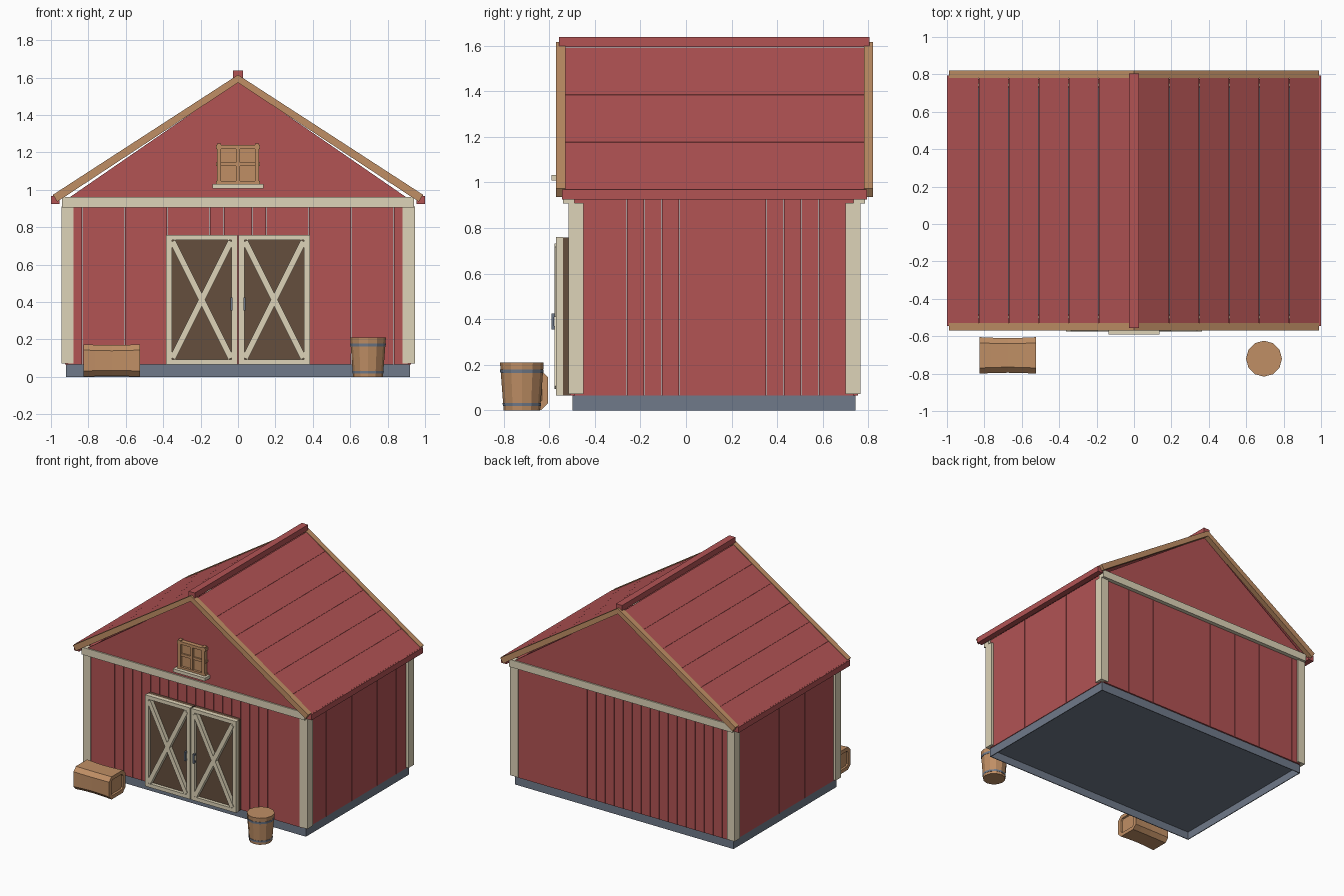
import bpy, bmesh, math
from mathutils import Vector

if "Cube" in bpy.data.objects:
    bpy.data.objects.remove(bpy.data.objects["Cube"])


def material(name, rgb):
    m = bpy.data.materials.new(name)
    lin = [((c / 255 + 0.055) / 1.055) ** 2.4 for c in rgb]
    m.diffuse_color = (*lin, 1)
    m.use_nodes = True
    m.node_tree.nodes["Principled BSDF"].inputs["Base Color"].default_value = m.diffuse_color
    return m


RED = material("barn red", (178, 83, 84))
CREAM = material("cream trim", (222, 212, 184))
TAN = material("tan wood", (192, 143, 101))
BROWN = material("dark brown", (101, 78, 61))
SLATE = material("slate grey", (112, 122, 138))


def finish(name, bm, mat):
    me = bpy.data.meshes.new(name)
    bm.to_mesh(me)
    bm.free()
    me.materials.append(mat)
    ob = bpy.data.objects.new(name, me)
    bpy.context.collection.objects.link(ob)
    return ob


def add_box(bm, x0, x1, y0, y1, z0, z1):
    vs = bmesh.ops.create_cube(bm, size=1)["verts"]
    for v in vs:
        v.co = Vector(((x0 + x1) / 2 + v.co.x * (x1 - x0),
                       (y0 + y1) / 2 + v.co.y * (y1 - y0),
                       (z0 + z1) / 2 + v.co.z * (z1 - z0)))


def add_prism(bm, pts, y0, y1):
    """Extrude an x-z outline along y."""
    a = [bm.verts.new((x, y0, z)) for x, z in pts]
    b = [bm.verts.new((x, y1, z)) for x, z in pts]
    n = len(pts)
    bm.faces.new(a)
    bm.faces.new(b[::-1])
    for i in range(n):
        bm.faces.new((a[i], b[i], b[(i + 1) % n], a[(i + 1) % n]))


def boxes(name, mat, *dims):
    bm = bmesh.new()
    for d in dims:
        add_box(bm, *d)
    return finish(name, bm, mat)


def prisms(name, mat, *items):
    bm = bmesh.new()
    for pts, y0, y1 in items:
        add_prism(bm, pts, y0, y1)
    bmesh.ops.recalc_face_normals(bm, faces=bm.faces[:])
    return finish(name, bm, mat)


# foundation: floor slab with a skirt, hollow underneath
T = .006
boxes("foundation", SLATE, (-.92, .92, -.497, .743, .058, .065),
      (-.92, .92, -.497, -.497 + T, 0, .06), (-.92, .92, .743 - T, .743, 0, .06),
      (-.92, -.92 + T, -.497, .743, 0, .06), (.92 - T, .92, -.497, .743, 0, .06))

# plank walls with hairline gaps
G = .0006
front_back, sides = [], []
for i in range(-12, 12):
    x0, x1 = i * .0757 + G, (i + 1) * .0757 - G
    front_back += [(x0, x1, -.508, -.483, .065, .93), (x0, x1, .729, .754, .065, .93)]
for i in range(-8, 8):
    y0, y1 = .123 + i * .0765 + G, .123 + (i + 1) * .0765 - G
    for s in (-1, 1):
        sides.append((*sorted((s * .9, s * .925)), y0, y1, .065, .95))
boxes("end_wall_planks", RED, *front_back)
boxes("side_wall_planks", RED, *sides)

# corner posts and frieze beams
posts = []
for s in (-1, 1):
    xs = sorted((s * .88, s * .945))
    posts += [(*xs, -.515, -.45, .072, .91), (*xs, .70, .765, .072, .91)]
boxes("corner_posts", CREAM, *posts)
boxes("frieze_beams", CREAM, (-.94, .94, -.54, -.49, .907, .963),
      (-.94, .94, .735, .785, .907, .963))

# gable panels
tri = [(-.915, .95), (.915, .95), (0, 1.58)]
prisms("gable_panels", RED, (tri, -.53, -.505), (tri, .75, .775))


# roof: planks, barge boards, eave boards, ridge cap
def roof_z(x):
    return 1.615 - .648 * abs(x)


planks, barges, eaves = [], [], []
for s in (-1, 1):
    for k in range(6):
        a, b = .028 + k * .1605, .028 + (k + 1) * .1605 - .0012
        pts = [(s * a, roof_z(a) - .005), (s * b, roof_z(b) - .005),
               (s * b, roof_z(b) - .035), (s * a, roof_z(a) - .035)]
        planks.append((pts, -.53, .785))
    pts = [(0, 1.615), (s * .99, roof_z(.99)), (s * .966, roof_z(.966) - .052), (0, 1.573)]
    barges += [(pts, -.57, -.528), (pts, .78, .82)]
    eaves.append((*sorted((s * .955, s * 1.0)), -.545, .795, .925, .968))
prisms("roof_planks", RED, *planks)
prisms("barge_boards", TAN, *barges)
boxes("eave_boards", RED, *eaves)
boxes("ridge_cap", RED, (-.026, .026, -.557, .805, 1.595, 1.638))

# double doors
panels, frame, braces, handles = [], [], [], []
for s in (-1, 1):
    def bx(a, b, *rest):
        return (*sorted((s * a, s * b)), *rest)
    panels.append(bx(.006, .382, -.545, -.505, .066, .758))
    frame += [bx(.004, .034, -.57, -.54, .065, .76), bx(.354, .384, -.57, -.54, .065, .76),
              bx(.034, .354, -.57, -.54, .065, .093), bx(.034, .354, -.57, -.54, .732, .76)]
    for za, zb in ((.093, .732), (.732, .093)):
        p, q = Vector((s * .034, za)), Vector((s * .354, zb))
        d = (q - p).normalized()
        n = Vector((-d.y, d.x)) * .016
        p, q = p + d * .008, q - d * .008
        braces.append(([tuple(p + n), tuple(q + n), tuple(q - n), tuple(p - n)], -.576, -.544))
    handles += [bx(.029, .041, -.59, -.58, .355, .425),
                bx(.029, .041, -.582, -.565, .355, .37), bx(.029, .041, -.582, -.565, .41, .425)]
boxes("door_panels", BROWN, *panels)
boxes("door_frames", CREAM, *frame)
prisms("door_braces", CREAM, *braces)
boxes("door_handles", SLATE, *handles)

# gable window
boxes("window_panes", TAN, (-.1, .1, -.545, -.525, 1.035, 1.235))
boxes("window_frame", TAN,
      (-.112, -.09, -.565, -.525, 1.03, 1.248), (.09, .112, -.565, -.525, 1.03, 1.248),
      (-.118, .118, -.562, -.525, 1.218, 1.24), (-.118, .118, -.562, -.525, 1.03, 1.048),
      (-.01, .01, -.559, -.525, 1.04, 1.225), (-.118, .118, -.556, -.525, 1.127, 1.147))
boxes("window_sill", CREAM, (-.135, .135, -.59, -.525, 1.008, 1.032))

# hay bale: chamfered block, slightly pinched in the middle, inset ends
bm = bmesh.new()
rings = []
c = .03
for x, k in ((-.825, 1), (-.765, .97), (-.675, .95), (-.585, .97), (-.525, 1)):
    hy, hz = .0975 * k, .0865 * k
    outline = [(-hy, -hz + c), (-hy + c, -hz), (hy - c, -hz), (hy, -hz + c),
               (hy, hz - c), (hy - c, hz), (-hy + c, hz), (-hy, hz - c)]
    rings.append([bm.verts.new((x, -.7025 + y, .0875 + z)) for y, z in outline])
for a, b in zip(rings, rings[1:]):
    for i in range(8):
        j = (i + 1) % 8
        bm.faces.new((a[i], b[i], b[j], a[j]))
ends = [bm.faces.new(rings[0]), bm.faces.new(rings[-1][::-1])]
bmesh.ops.recalc_face_normals(bm, faces=bm.faces[:])
bmesh.ops.inset_individual(bm, faces=ends, thickness=.03)
bmesh.ops.inset_individual(bm, faces=ends, thickness=.004, depth=-.012)
finish("hay_bale", bm, TAN)


# barrel with two hoops
def drum(name, mat, r0, r1, z0, z1):
    bm = bmesh.new()
    bmesh.ops.create_cone(bm, cap_ends=True, segments=12, radius1=r0, radius2=r1, depth=z1 - z0)
    bmesh.ops.translate(bm, verts=bm.verts[:], vec=(.695, -.72, (z0 + z1) / 2))
    return finish(name, bm, mat)


def barrel_r(z):
    return .08 + .016 * z / .21


drum("barrel", TAN, barrel_r(0), barrel_r(.21), 0, .21)
for n, (z0, z1) in enumerate(((.018, .032), (.163, .179))):
    drum(f"barrel_hoop_{n + 1}", SLATE, barrel_r(z0) + .002, barrel_r(z1) + .002, z0, z1)
